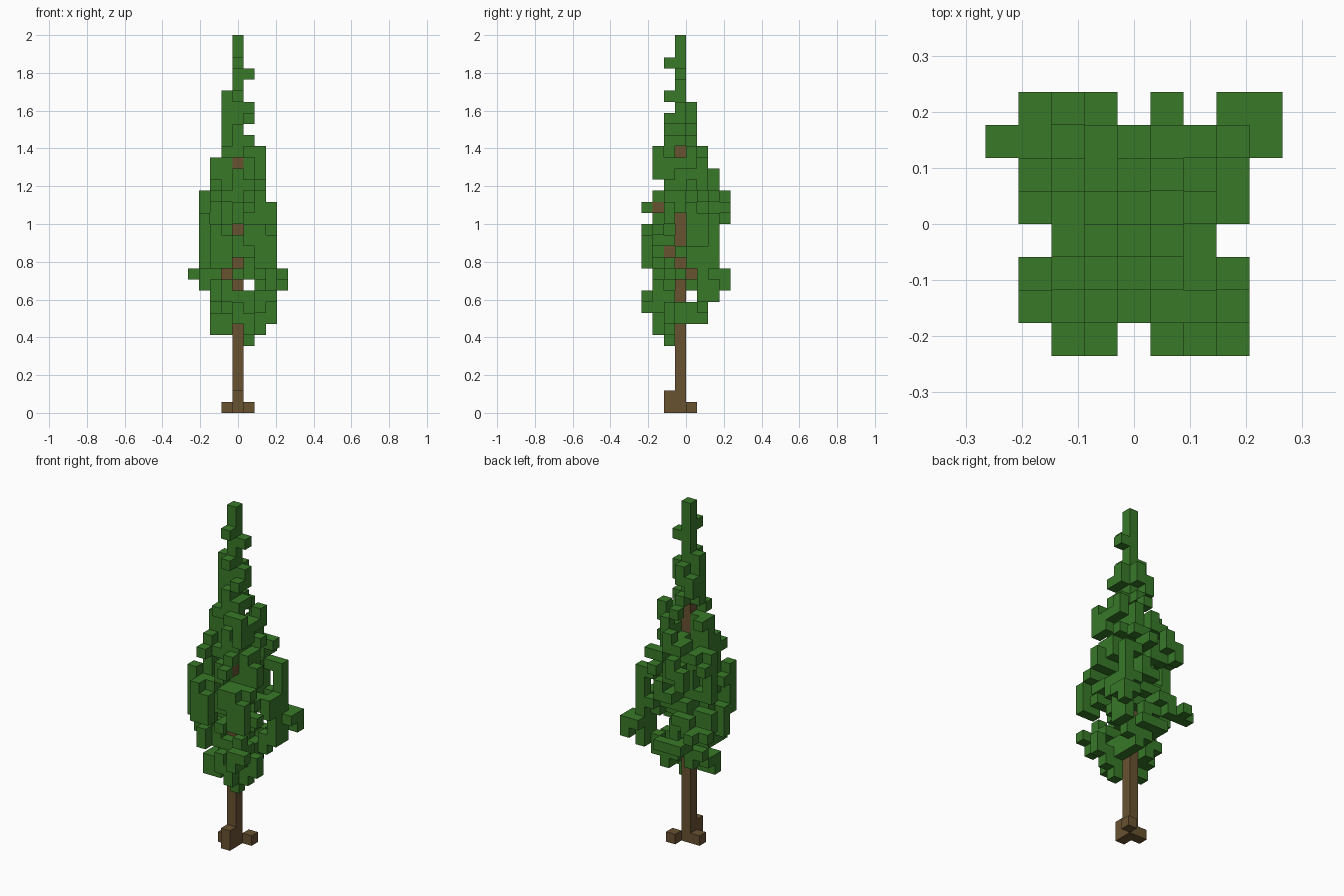
import bpy, bmesh, random
from mathutils import Vector

random.seed(11)
S = 2 / 34  # edge of one cube

if "Cube" in bpy.data.objects:
    bpy.data.objects.remove(bpy.data.objects["Cube"])


def material(name, rgb):
    mat = bpy.data.materials.new(name)
    mat.use_nodes = True
    mat.diffuse_color = (*rgb, 1)
    mat.node_tree.nodes["Principled BSDF"].inputs["Base Color"].default_value = (*rgb, 1)
    return mat


def box(xs, ys, zs):
    """All cells between the inclusive limits."""
    return {(i, j, k) for i in range(xs[0], xs[1] + 1)
            for j in range(ys[0], ys[1] + 1) for k in range(zs[0], zs[1] + 1)}


def inside(spans, n):
    return any(a <= n <= b for a, b in spans)


# Crown outline: height spans per column across, per column deep, and plan rows
WIDE = {-4: [(12, 12)], -3: [(11, 19)], -2: [(7, 22)], -1: [(7, 28)], 0: [(8, 33)],
        1: [(6, 10), (12, 24), (26, 27), (30, 30)], 2: [(7, 23)], 3: [(8, 18)], 4: [(11, 12)]}
DEEP = {-4: [(9, 10), (13, 16), (18, 18)], -3: [(7, 19), (21, 23)],
        -2: [(6, 26), (28, 28), (31, 31)], -1: [(8, 33)], 0: [(8, 9), (11, 27)],
        1: [(8, 23)], 2: [(10, 21)], 3: [(11, 12), (17, 19)]}
PLAN = {-4: [(-2, -1), (1, 3)], -3: [(-3, 3)], -2: [(-3, 3)], -1: [(-2, 2)],
        0: [(-3, 3)], 1: [(-3, 3)], 2: [(-4, 4)], 3: [(-3, -1), (1, 1), (3, 4)]}

# Trunk, roots and short branches
trunk = box((0, 0), (-1, -1), (0, 23)) | box((0, 0), (-2, -2), (0, 1))
trunk |= {(1, 0, 0), (-1, -1, 0), (-1, 0, 12), (1, -3, 18), (1, -2, 14)}


def shows_wood(c):
    """Cells kept open so that the trunk and branches peek through."""
    i, j, k = c
    return ((i == 0 and j < -1 and k in (11, 13, 16, 22))
            or (j == -1 and i > 0 and k in (10, 11, 13, 15, 16, 17, 23))
            or (k == 12 and ((i == -1 and j < 0) or (j == 0 and i >= 0)))
            or (k == 18 and j == -3 and i > 1) or (k == 14 and j == -2 and i > 1))


def spread(c):
    """Steps out from the trunk."""
    return abs(c[0]) + abs(c[1] + 1)


def limit(k):
    """Widest spread of the crown at a height."""
    for top, steps in ((9, 4), (18, 6), (19, 5), (21, 4), (23, 3)):
        if k <= top:
            return steps
    return 2


# Leader, leaves hugging the trunk, and outer clumps
clumps = box((0, 0), (-1, -1), (24, 33)) | box((0, 0), (-2, -2), (8, 23))
clumps |= box((1, 1), (-1, -1), (8, 23)) | box((4, 4), (3, 3), (11, 12))
clumps |= box((3, 4), (2, 3), (12, 12)) | box((-3, -3), (-3, -3), (13, 17))
clumps |= box((-2, -2), (-4, -4), (13, 15)) | box((3, 3), (-4, -4), (13, 15))
clumps |= box((3, 3), (2, 2), (14, 17)) | box((2, 2), (-4, -4), (9, 10))
clumps |= box((2, 2), (-3, -3), (21, 23)) | {(-4, 2, 12), (-3, 3, 12), (1, -4, 18)}

hull = {c for c in box((-4, 4), (-4, 3), (6, 33))
        if inside(WIDE[c[0]], c[2]) and inside(DEEP[c[1]], c[2])
        and inside(PLAN[c[1]], c[0]) and not shows_wood(c)
        and (spread(c) <= limit(c[2]) or c in clumps)} - trunk
clumps &= hull


# The rest of the crown thins outward, sooner near the tip
CHANCE = [1, 0.85, 0.7, 0.52, 0.42, 0.32, 0.22, 0.15]


def chance(c):
    return CHANCE[min(spread(c) + (c[2] > 18), 7)]


leaves = clumps | {c for c in sorted(hull) if random.random() < chance(c)}


def neighbours(c):
    for axis in range(3):
        for d in (-1, 1):
            n = list(c)
            n[axis] += d
            yield tuple(n)


# Drop stray cubes that do not join the tree
joined, front = set(), list(trunk | clumps)
while front:
    for n in neighbours(front.pop()):
        if n in leaves and n not in joined:
            joined.add(n)
            front.append(n)
leaves = joined | clumps

# Fill any gap left in the outline, choosing cubes that touch others
for drop in range(3):
    def flat(c):
        return c[:drop] + c[drop + 1:]

    covered = {flat(c) for c in leaves | trunk}
    for c in sorted(hull, key=lambda c: (-sum(n in leaves for n in neighbours(c)), spread(c), c)):
        if flat(c) not in covered:
            leaves.add(c)
            covered.add(flat(c))


def cube_cluster(name, cells, solid, mat):
    """One mesh of the outer faces of the cells."""
    bm = bmesh.new()
    for c in sorted(cells):
        centre = Vector((c[0], c[1] + 0.5, c[2] + 0.5))
        for n in neighbours(c):
            if n in solid:
                continue
            out = Vector(n) - Vector(c)
            u = Vector((out.y, out.z, out.x))
            v = out.cross(u)
            corners = [(-1, -1), (1, -1), (1, 1), (-1, 1)]
            bm.faces.new([bm.verts.new((centre + (out + u * a + v * b) / 2) * S)
                          for a, b in corners])
    bmesh.ops.remove_doubles(bm, verts=bm.verts, dist=S / 100)
    mesh = bpy.data.meshes.new(name)
    bm.to_mesh(mesh)
    bm.free()
    mesh.materials.append(mat)
    obj = bpy.data.objects.new(name, mesh)
    bpy.context.collection.objects.link(obj)


solid = trunk | leaves
cube_cluster("trunk", trunk, solid, material("bark brown", (0.14, 0.084, 0.031)))
cube_cluster("foliage", leaves, solid, material("leaf green", (0.04, 0.19, 0.022)))
